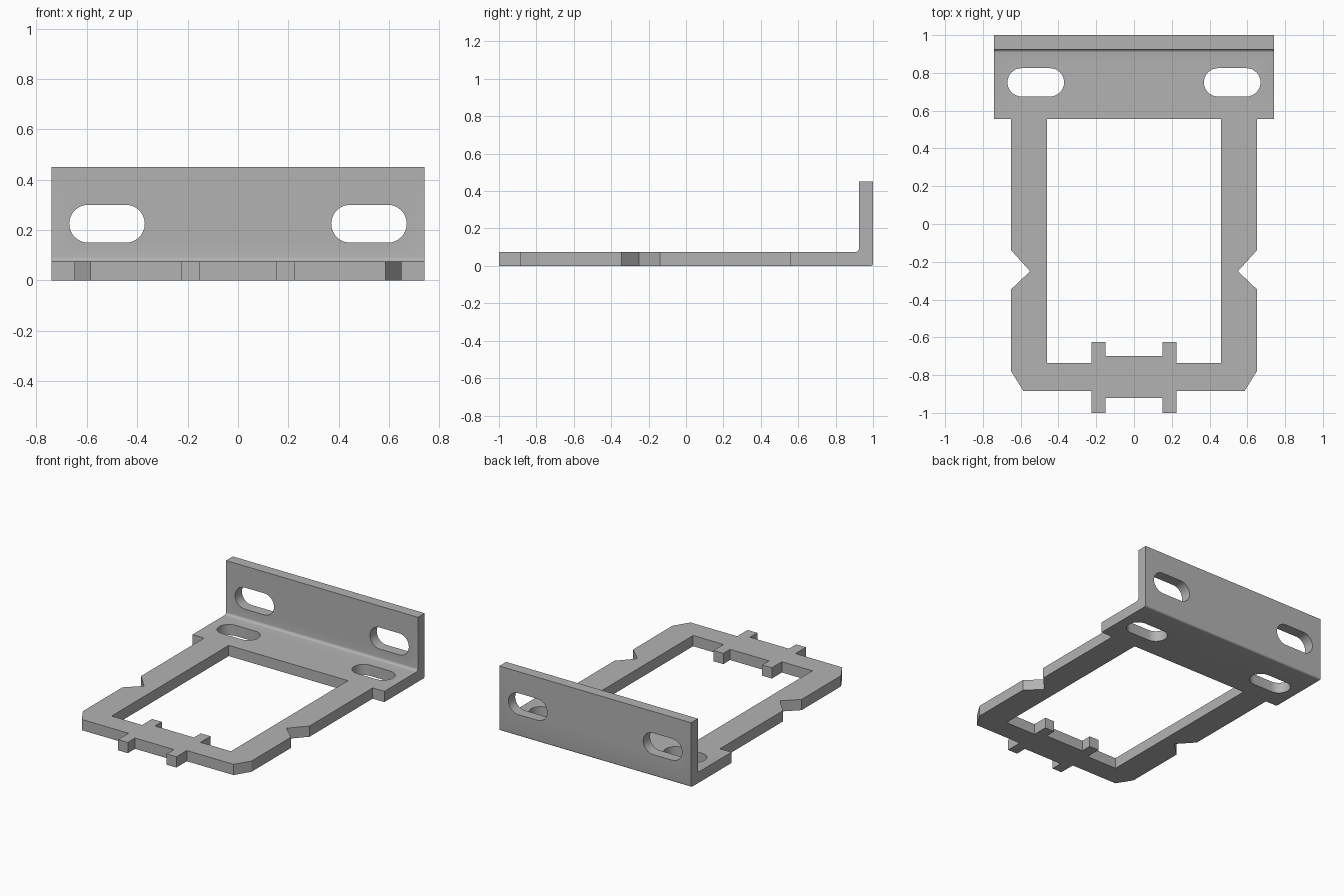
import bpy, bmesh, math
from mathutils import Vector

cube = bpy.data.objects.get("Cube")
if cube:
    bpy.data.objects.remove(cube, do_unlink=True)

T = 0.075            # sheet thickness
HALF_W = 0.74        # half width of the bent flange
FLANGE_Y = 0.555     # front edge of the flange
HEIGHT = 0.45

steel = bpy.data.materials.new("plain_grey")
steel.use_nodes = True
GREY = (0.45, 0.45, 0.45, 1)
steel.diffuse_color = GREY
steel.node_tree.nodes["Principled BSDF"].inputs["Base Color"].default_value = GREY


def prism(name, points, depth):
    """Extrude a closed loop of 3D points along the depth vector."""
    bm = bmesh.new()
    face = bm.faces.new([bm.verts.new(p) for p in points])
    moved = bmesh.ops.extrude_face_region(bm, geom=[face])["geom"]
    verts = [v for v in moved if isinstance(v, bmesh.types.BMVert)]
    bmesh.ops.translate(bm, verts=verts, vec=Vector(depth))
    bmesh.ops.recalc_face_normals(bm, faces=bm.faces)
    mesh = bpy.data.meshes.new(name)
    bm.to_mesh(mesh)
    bm.free()
    mesh.materials.append(steel)
    obj = bpy.data.objects.new(name, mesh)
    bpy.context.collection.objects.link(obj)
    return obj


def arc(cx, cy, r, start, end, steps):
    angles = [math.radians(start + (end - start) * i / steps) for i in range(steps + 1)]
    return [(cx + r * math.cos(a), cy + r * math.sin(a)) for a in angles]


def combine(target, tool, operation):
    mod = target.modifiers.new(tool.name, "BOOLEAN")
    mod.operation, mod.solver, mod.object = operation, "EXACT", tool
    bpy.context.view_layer.objects.active = target
    bpy.ops.object.modifier_apply(modifier=mod.name)
    bpy.data.objects.remove(tool, do_unlink=True)


# Bent flange: L section with a small inner fillet and rounded outer bend
fillet, bend = 0.018, 0.012
section = [(FLANGE_Y, 0)]
section += arc(1 - bend, bend, bend, -90, 0, 5)
section += [(1, HEIGHT), (1 - T, HEIGHT)]
section += arc(1 - T - fillet, T + fillet, fillet, 0, -90, 5)
section += [(FLANGE_Y, T)]
bracket = prism("mounting_bracket", [(-HALF_W, y, z) for y, z in section],
                (2 * HALF_W, 0, 0))

# Open frame: half outline from outer leg round to inner leg, then mirrored
outer = [(0.65, 0.6), (0.65, -0.14), (0.55, -0.25), (0.65, -0.345),
         (0.65, -0.78), (0.585, -0.885), (0.225, -0.885), (0.225, -1),
         (0.15, -1), (0.15, -0.92)]
inner = [(0.15, -0.7), (0.15, -0.625), (0.225, -0.625), (0.225, -0.735),
         (0.46, -0.735), (0.46, FLANGE_Y), (0.46, 0.6)]


def mirrored(points):
    return [(-x, y) for x, y in reversed(points)]


outline = outer + mirrored(outer) + mirrored(inner) + inner
frame = prism("frame", [(x, y, 0) for x, y in outline], (0, 0, T))
combine(bracket, frame, "UNION")

# Rounded slots through the floor and the upright wall
R, HALF_LEN = 0.075, 0.075
stadium = arc(HALF_LEN, 0, R, -90, 90, 16) + arc(-HALF_LEN, 0, R, 90, 270, 16)
for side in (-1, 1):
    cx = side * 0.52
    floor_slot = prism("floor_slot", [(cx + u, 0.75 + v, -0.1) for u, v in stadium],
                       (0, 0, 0.3))
    combine(bracket, floor_slot, "DIFFERENCE")
    wall_slot = prism("wall_slot", [(cx + u, 0.85, 0.225 + v) for u, v in stadium],
                      (0, 0.3, 0))
    combine(bracket, wall_slot, "DIFFERENCE")

# Smooth the bends and slot ends, keep sheet edges sharp
bpy.ops.object.select_all(action="DESELECT")
bracket.select_set(True)
bpy.context.view_layer.objects.active = bracket
bpy.ops.object.shade_smooth_by_angle(angle=math.radians(30))
